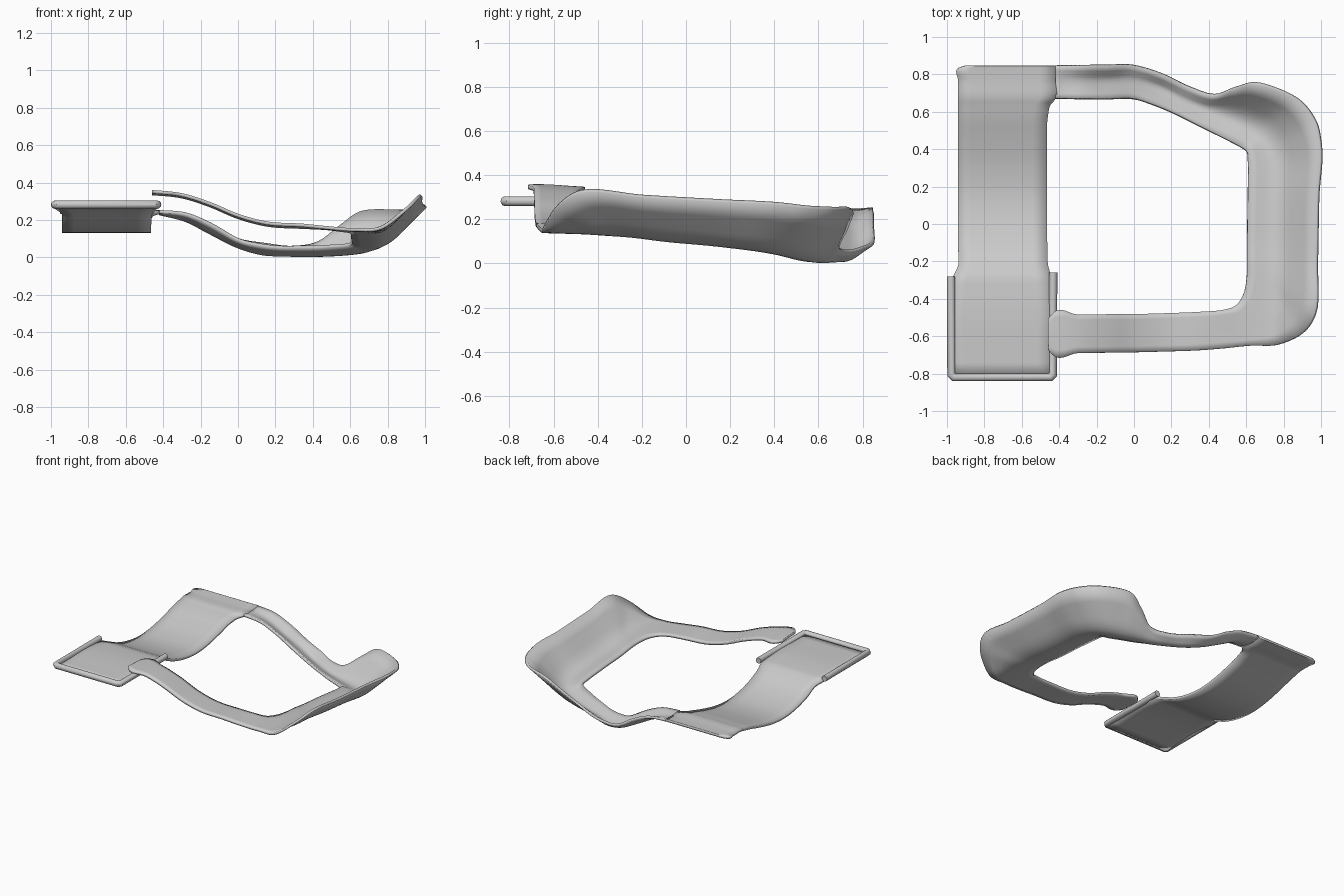
import bpy
from mathutils import Vector

if "Cube" in bpy.data.objects:
    bpy.data.objects.remove(bpy.data.objects["Cube"])

THICK = 0.018


def across(a, m, b):
    """Cross-section of a strip: inner edge, rounded valley, outer edge."""
    p, q = a.lerp(m, 0.55), b.lerp(m, 0.65)
    bend = [p.lerp(m, t / 6).lerp(m.lerp(q, t / 6), t / 6) for t in range(7)]
    return [a, a.lerp(p, 0.5)] + bend + [q.lerp(b, 0.5), b]


def smooth_rows(rows, n=6):
    """Spline through the stations, spaced by the distance between mid points."""
    h = [max((rows[i + 1][1] - rows[i][1]).length, 1e-4) for i in range(len(rows) - 1)]
    slope = [[(rows[i + 1][k] - rows[i][k]) / h[i] for k in range(3)] for i in range(len(h))]
    tan = [slope[0]]
    for i in range(1, len(h)):
        w = h[i - 1] + h[i]
        tan.append([(slope[i - 1][k] * h[i] + slope[i][k] * h[i - 1]) / w for k in range(3)])
    tan.append(slope[-1])
    out = []
    for i in range(len(h)):
        for s in range(n):
            t = s / n
            out.append([rows[i][k] * (2*t**3 - 3*t**2 + 1) + tan[i][k] * h[i] * (t**3 - 2*t**2 + t)
                        + rows[i + 1][k] * (3*t**2 - 2*t**3) + tan[i + 1][k] * h[i] * (t**3 - t**2)
                        for k in range(3)])
    return out + [rows[-1]]


def finish(ob):
    bpy.context.view_layer.objects.active = ob
    ob.select_set(True)
    bpy.ops.object.shade_smooth_by_angle(angle=0.6)
    ob.select_set(False)


def loft(name, rows):
    rows = [[Vector(p) for p in r] for r in rows]
    grid = [across(*r) for r in smooth_rows(rows)]
    w = len(grid[0])
    faces = [(i*w + j, i*w + j + 1, (i+1)*w + j + 1, (i+1)*w + j)
             for i in range(len(grid) - 1) for j in range(w - 1)]
    me = bpy.data.meshes.new(name)
    me.from_pydata([p for r in grid for p in r], [], faces)
    ob = bpy.data.objects.new(name, me)
    bpy.context.collection.objects.link(ob)
    sol = ob.modifiers.new("thickness", 'SOLIDIFY')
    sol.thickness, sol.offset = THICK, 0
    finish(ob)


# front strap: x, inner y, outer y, z
front = [(-.46, -.51, -.67, .347), (-.445, -.488, -.69, .346), (-.3, -.485, -.69, .33),
         (-.15, -.483, -.688, .283), (0, -.482, -.686, .22), (.15, -.478, -.682, .18),
         (.35, -.47, -.675, .167)]
rows = [[(x, yi, z - .006), (x, (yi + yo) / 2, z), (x, yo, z + .004)] for x, yi, yo, z in front]

# right-hand band and raised rear corner: inner, valley, outer
rows += [
    [(.47, -.46, .155), (.48, -.56, .155), (.48, -.665, .158)],
    [(.55, -.43, .145), (.62, -.55, .145), (.63, -.65, .148)],
    [(.59, -.36, .14), (.72, -.49, .14), (.77, -.645, .16)],
    [(.603, -.28, .135), (.76, -.40, .132), (.89, -.59, .25)],
    [(.605, -.2, .13), (.77, -.28, .122), (.968, -.48, .325)],
    [(.605, -.08, .115), (.775, -.1, .10), (.978, -.2, .305)],
    [(.608, .12, .10), (.778, .15, .075), (.985, .15, .285)],
    [(.61, .33, .08), (.775, .36, .045), (.998, .43, .27)],
    [(.605, .385, .075), (.73, .45, .025), (.965, .56, .255)],
    [(.575, .41, .065), (.67, .52, .008), (.87, .67, .25)],
    [(.50, .45, .06), (.58, .57, -.004), (.67, .75, .245)],
    [(.42, .49, .055), (.48, .60, -.006), (.55, .73, .17)],
    [(.34, .53, .055), (.37, .625, -.004), (.43, .69, .08)],
    [(.22, .59, .055), (.26, .665, .003), (.30, .73, .055)],
    [(.10, .64, .07), (.13, .73, .008), (.15, .80, .07)],
]
# rear strap: x, edge z, valley z
rows += [[(x, .67, e), (x, .765, v), (x, .847, e)] for x, e, v in
         [(0, .095, .048), (-.15, .18, .12), (-.28, .232, .19), (-.42, .245, .232)]]
loft("looped_strap", rows)

# left-hand wide band running into the flat tray: y, left x, right x, z
left = [(.847, -.90, -.42, .245), (.835, -.937, -.42, .244), (.765, -.94, -.42, .241),
        (.67, -.94, -.42, .24), (.64, -.94, -.445, .233), (.58, -.94, -.46, .22),
        (.45, -.94, -.465, .185), (.3, -.94, -.465, .152), (.15, -.94, -.465, .14),
        (0, -.94, -.465, .158), (-.13, -.94, -.463, .195), (-.23, -.942, -.458, .24),
        (-.29, -.97, -.44, .262), (-.35, -.98, -.43, .269), (-.82, -.98, -.43, .27)]
loft("wide_band_and_tray", [[(a, y, z), ((a + b) / 2, y, z), (b, y, z)] for y, a, b, z in left])

# rounded rim on three sides of the tray
path = [(-.978, -.28), (-.978, -.805), (-.963, -.82), (-.447, -.82), (-.432, -.805), (-.432, -.26)]
cu = bpy.data.curves.new("tray_rim", 'CURVE')
cu.dimensions = '3D'
cu.bevel_depth, cu.bevel_resolution, cu.use_fill_caps = .022, 4, True
sp = cu.splines.new('POLY')
sp.points.add(len(path) - 1)
for pt, (x, y) in zip(sp.points, path):
    pt.co = (x, y, .282, 1)
rim = bpy.data.objects.new("tray_rim", cu)
bpy.context.collection.objects.link(rim)
bpy.context.view_layer.objects.active = rim
rim.select_set(True)
bpy.ops.object.convert(target='MESH')
finish(bpy.context.view_layer.objects.active)
